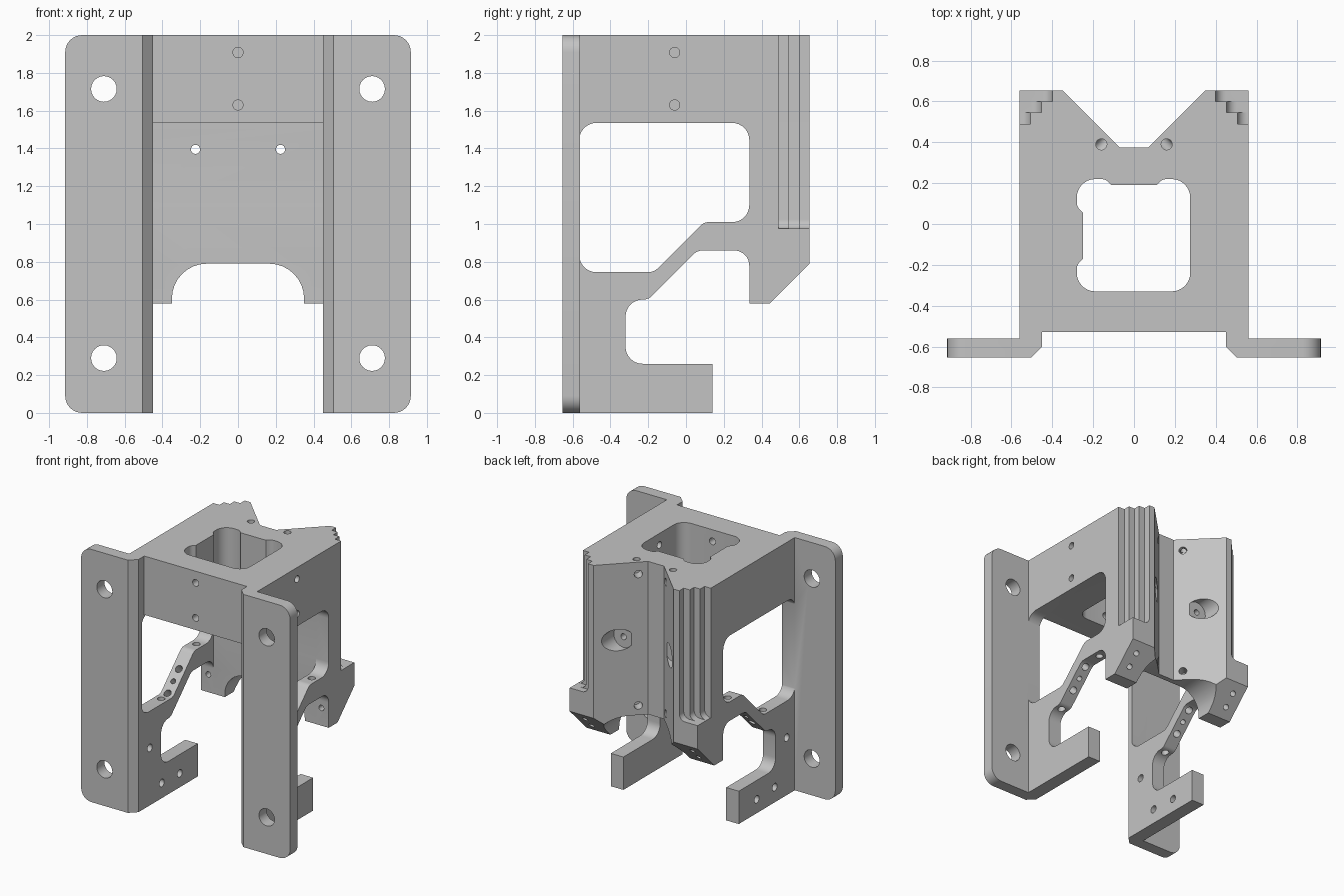
import bpy, bmesh, math
from mathutils import Vector

cube = bpy.data.objects.get("Cube")
if cube:
    bpy.data.objects.remove(cube, do_unlink=True)

grey = bpy.data.materials.new("machined_grey")
grey.use_nodes = True
grey.diffuse_color = (0.55, 0.55, 0.55, 1)
grey.node_tree.nodes["Principled BSDF"].inputs["Base Color"].default_value = (0.55, 0.55, 0.55, 1)


def rounded(points, steps=8):
    """Turn (a, b, radius) corners into an outline with filleted corners."""
    outline = []
    for i, (a, b, r) in enumerate(points):
        p = Vector((a, b))
        if r == 0:
            outline.append(p)
            continue
        u = (Vector(points[i - 1][:2]) - p).normalized()
        v = (Vector(points[(i + 1) % len(points)][:2]) - p).normalized()
        half = u.angle(v) / 2
        centre = p + (u + v).normalized() * r / math.sin(half)
        start = p + u * r / math.tan(half) - centre
        end = p + v * r / math.tan(half) - centre
        sweep = start.angle(end)
        for k in range(steps + 1):
            t = k / steps
            outline.append(centre + (start * math.sin((1 - t) * sweep)
                                     + end * math.sin(t * sweep)) / math.sin(sweep))
    return outline


def make_object(name, bm):
    bmesh.ops.recalc_face_normals(bm, faces=bm.faces)
    mesh = bpy.data.meshes.new(name)
    bm.to_mesh(mesh)
    bm.free()
    mesh.materials.append(grey)
    obj = bpy.data.objects.new(name, mesh)
    bpy.context.collection.objects.link(obj)
    return obj


def prism(name, points, axis, lo, hi, flip=1):
    """Extrude an outline along an axis; flip=-1 mirrors it across x."""
    place = {"x": lambda a, b, t: (t * flip, a, b),
             "y": lambda a, b, t: (a * flip, t, b),
             "z": lambda a, b, t: (a * flip, b, t)}[axis]
    outline = rounded(points)
    bm = bmesh.new()
    low = [bm.verts.new(place(p.x, p.y, lo)) for p in outline]
    high = [bm.verts.new(place(p.x, p.y, hi)) for p in outline]
    bm.faces.new(low)
    bm.faces.new(high)
    for i in range(len(low)):
        j = (i + 1) % len(low)
        bm.faces.new((low[i], low[j], high[j], high[i]))
    return make_object(name, bm)


def rect(a0, a1, b0, b1):
    return [(a0, b0, 0), (a1, b0, 0), (a1, b1, 0), (a0, b1, 0)]


def combine(target, other, operation="DIFFERENCE"):
    mod = target.modifiers.new("combine", "BOOLEAN")
    mod.operation, mod.solver, mod.object = operation, "EXACT", other
    bpy.context.view_layer.objects.active = target
    bpy.ops.object.modifier_apply(modifier=mod.name)
    bpy.data.objects.remove(other, do_unlink=True)


def drill(target, start, end, radius):
    a, b = Vector(start), Vector(end)
    bm = bmesh.new()
    bmesh.ops.create_cone(bm, cap_ends=True, segments=24, radius1=radius,
                          radius2=radius, depth=(b - a).length)
    bm.transform((b - a).to_track_quat("Z", "Y").to_matrix().to_4x4())
    bmesh.ops.translate(bm, verts=bm.verts, vec=(a + b) / 2)
    combine(target, make_object("drill", bm))


# Main body from its side outline, including the open lower hook
side = [(-0.6, 0, 0), (0.14, 0, 0), (0.14, 0.26, 0), (-0.32, 0.26, 0.09),
        (-0.32, 0.6, 0.09), (-0.2, 0.6, 0.06), (0.06, 0.86, 0.07),
        (0.335, 0.86, 0.08), (0.335, 0.58, 0), (0.445, 0.58, 0),
        (0.655, 0.79, 0), (0.655, 2, 0), (-0.6, 2, 0)]
body = prism("mounting_bracket", side, "x", -0.56, 0.56)

# Side window
window = [(-0.565, 0.745, 0.09), (-0.17, 0.745, 0.07), (0.095, 1.01, 0.06),
          (0.335, 1.01, 0.09), (0.335, 1.535, 0.09), (-0.565, 1.535, 0.09)]
combine(body, prism("window", window, "x", -1, 1))

# Mounting flanges with rounded outer corners and chamfered inner edge
for s in (1, -1):
    plate = [(0.43, 0, 0), (0.915, 0, 0.09), (0.915, 2, 0.09), (0.43, 2, 0)]
    flange = prism("flange", plate, "y", -0.655, -0.56, s)
    chamfer = [(0.4, -0.55, 0), (0.4, -0.7, 0), (0.55, -0.7, 0)]
    combine(flange, prism("chamfer", chamfer, "z", -1, 3, s))
    combine(body, flange, "UNION")

# Recess between the flanges and the channel between the side plates
combine(body, prism("front_recess", rect(-0.45, 0.45, -1, -0.53), "z", -1, 3))
combine(body, prism("channel", rect(-0.45, 0.45, -0.8, 0.335), "z", -1, 1.535))

# Pocket through the top
pocket = [(0.275, -0.33, 0.09), (0.275, 0.22, 0.09), (0.14, 0.22, 0.05),
          (0.11, 0.19, 0), (-0.11, 0.19, 0), (-0.14, 0.22, 0.05),
          (-0.28, 0.22, 0.09), (-0.28, 0.085, 0.05), (-0.25, 0.055, 0),
          (-0.25, -0.17, 0), (-0.28, -0.2, 0.05), (-0.28, -0.33, 0.09)]
combine(body, prism("pocket", pocket, "z", 1.2, 3))

# Rear V groove and the arch under the rear block
groove = [(-0.07, 0.375, 0), (0.07, 0.375, 0), (0.45, 0.755, 0), (-0.45, 0.755, 0)]
combine(body, prism("groove", groove, "z", -1, 3))
arch = [(-0.35, 0.4, 0), (0.35, 0.4, 0), (0.35, 0.79, 0.185), (-0.35, 0.79, 0.185)]
combine(body, prism("arch", arch, "y", 0.3, 0.8))

# Stepped rear corners with filleted floors
for s in (1, -1):
    for i in range(3):
        x, y = 0.4 + 0.053 * i, 0.6 - 0.055 * i
        step = [(x, 0.975, 0.05), (0.7, 0.975, 0), (0.7, 3, 0), (x, 3, 0)]
        combine(body, prism("step", step, "y", y, y + 0.055 + (0.1 if i == 0 else 0), s))
        if i:
            outer = rect(x + 0.053, 0.7, 0.975, 3)
            combine(body, prism("step", outer, "y", y + 0.05, 0.8, s))

# Mirrored holes
for s in (1, -1):
    for z in (0.29, 1.715):
        drill(body, (s * 0.71, -0.8, z), (s * 0.71, -0.4, z), 0.068)
    # Counterbored bolts and clamp holes in the groove faces
    drill(body, (s * 0.225, 0.3, 1.395), (s * 0.225, 0.7, 1.395), 0.024)
    drill(body, (s * 0.225, 0.46, 1.395), (s * 0.225, 0.8, 1.395), 0.085)
    for z in (0.865, 1.905):
        drill(body, (s * 0.09, 0.455, z), (s * 0.18, 0.365, z), 0.03)
    drill(body, (s * 0.16, 0.39, 1.9), (s * 0.16, 0.39, 2.1), 0.027)
    # Strut holes, flat ends then slope
    for y, z in ((0.2, 0.935), (-0.24, 0.675)):
        drill(body, (s * 0.505, y, z - 0.12), (s * 0.505, y, z + 0.12), 0.028)
    for y, r in ((-0.13, 0.028), (-0.06, 0.02), (0.01, 0.028)):
        z = y + 0.857
        drill(body, (s * 0.505, y + 0.08, z - 0.08), (s * 0.505, y - 0.08, z + 0.08), r)
    # Holes in the rear feet
    drill(body, (s * 0.495, 0.3, 0.72), (s * 0.495, 0.42, 0.72), 0.022)
    for y in (0.51, 0.59):
        z = y + 0.135
        drill(body, (s * 0.47, y + 0.03, z - 0.03), (s * 0.47, y - 0.06, z + 0.06), 0.022)

# Set-screw holes into the pocket, from the front and one side
for z in (1.63, 1.908):
    drill(body, (0, -0.7, z), (0, -0.25, z), 0.027)
    drill(body, (0.7, -0.06, z), (0.2, -0.06, z), 0.027)

# Holes through one side plate only
for y, z in ((-0.46, 0.455), (-0.31, 0.12), (-0.085, 0.11)):
    drill(body, (-0.7, y, z), (-0.4, y, z), 0.03)

bpy.ops.object.select_all(action="DESELECT")
body.select_set(True)
bpy.context.view_layer.objects.active = body
bpy.ops.object.shade_smooth_by_angle(angle=math.radians(30))
